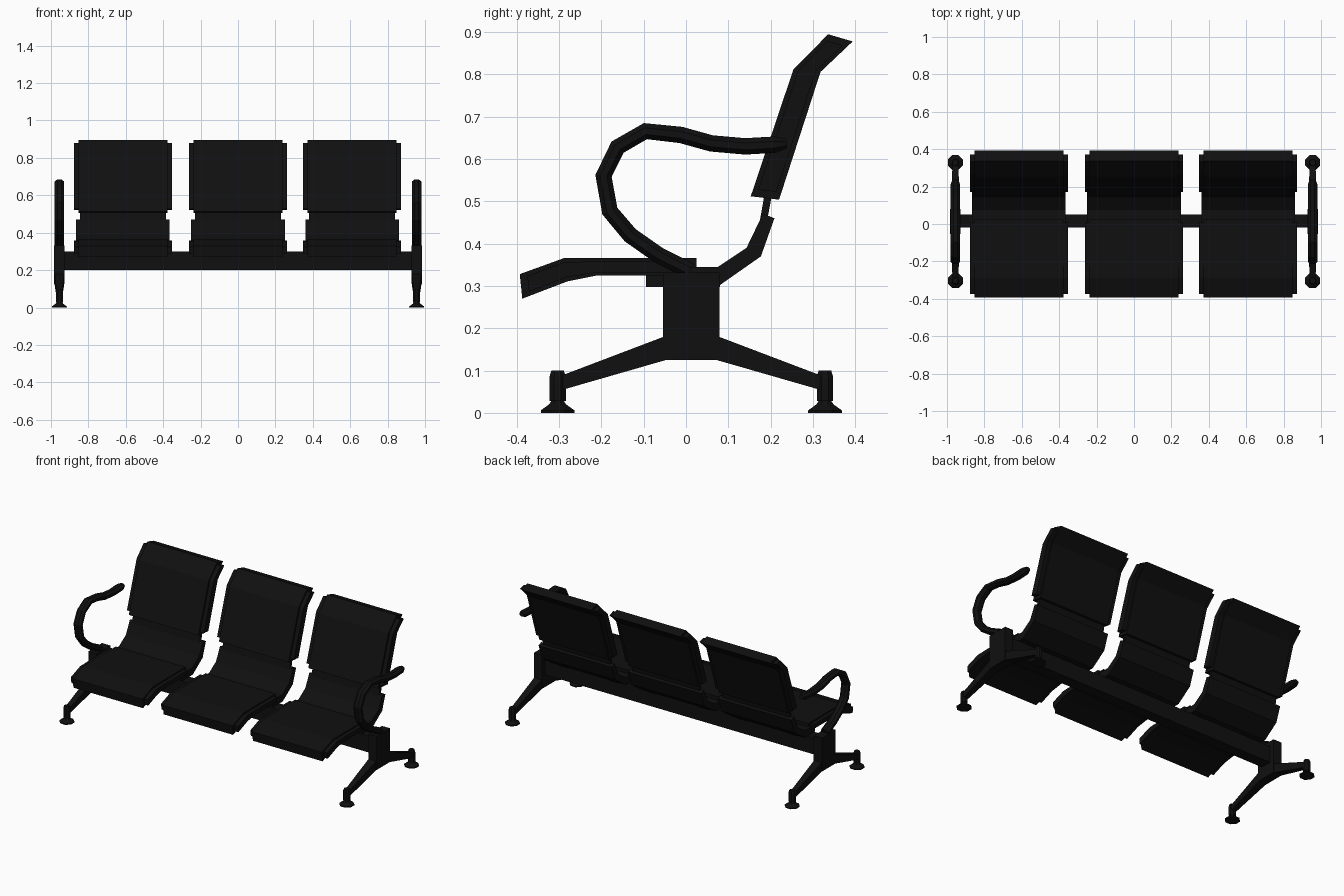
import bpy, bmesh, math
from mathutils import Vector

if "Cube" in bpy.data.objects:
    bpy.data.objects.remove(bpy.data.objects["Cube"])

black = bpy.data.materials.new("black")
black.diffuse_color = (0.005, 0.005, 0.005, 1)
black.use_nodes = True
black.node_tree.nodes["Principled BSDF"].inputs["Base Color"].default_value = black.diffuse_color


def finish(name, bm):
    bmesh.ops.recalc_face_normals(bm, faces=bm.faces)
    me = bpy.data.meshes.new(name)
    bm.to_mesh(me)
    bm.free()
    me.materials.append(black)
    ob = bpy.data.objects.new(name, me)
    bpy.context.collection.objects.link(ob)
    return ob


def loft(name, rings):
    """Skin a list of equal-length vertex rings and cap both ends."""
    bm = bmesh.new()
    vs = [[bm.verts.new(p) for p in r] for r in rings]
    n = len(vs[0])
    for a, b in zip(vs, vs[1:]):
        for i in range(n):
            j = (i + 1) % n
            bm.faces.new((a[i], a[j], b[j], b[i]))
    bm.faces.new(vs[0])
    bm.faces.new(vs[-1])
    return finish(name, bm)


def slab(name, top, bottom, x, width, inset=0.0, trim=0.0):
    """Bent board: side outlines (y, z), optionally thinned and shortened."""
    pairs = [(Vector(t).lerp(Vector(b), inset), Vector(b).lerp(Vector(t), inset))
             for t, b in zip(top, bottom)]
    if trim:
        for end, nxt in ((0, 1), (-1, -2)):
            d = (sum(pairs[nxt], Vector((0, 0))) - sum(pairs[end], Vector((0, 0)))).normalized() * trim
            pairs[end] = (pairs[end][0] + d, pairs[end][1] + d)
    h = width / 2
    return loft(name, [[(x - h, *t), (x + h, *t), (x + h, *b), (x - h, *b)] for t, b in pairs])


def padded(name, top, bottom, x):
    """Narrow full-thickness pad plus wider, thinner rim."""
    slab(name + "_pad", top, bottom, x, 0.475)
    slab(name + "_rim", top, bottom, x, 0.525, 0.18, 0.018)


def box(name, x0, x1, y0, y1, z0, z1):
    return loft(name, [[(x, y0, z0), (x, y1, z0), (x, y1, z1), (x, y0, z1)] for x in (x0, x1)])


# Side outlines of one seat
SEAT_T = [(-0.393, 0.328), (-0.288, 0.366), (-0.2, 0.366), (0.025, 0.366)]
SEAT_B = [(-0.387, 0.27), (-0.28, 0.311), (-0.21, 0.325), (0.025, 0.325)]
BEND_T = [(-0.02, 0.345), (0.075, 0.345), (0.143, 0.39), (0.182, 0.471)]
BEND_B = [(-0.02, 0.302), (0.08, 0.302), (0.177, 0.37), (0.209, 0.46)]
BACK_T = [(0.153, 0.512), (0.254, 0.812), (0.336, 0.895)]
BACK_B = [(0.22, 0.504), (0.318, 0.806), (0.394, 0.878)]

for i, x in enumerate((-0.615, 0, 0.61)):
    padded(f"seat_{i}", SEAT_T, SEAT_B, x)
    padded(f"backrest_{i}", BACK_T, BACK_B, x)
    slab(f"lower_bend_{i}", BEND_T, BEND_B, x, 0.5)
    # thin strip joining bend and backrest
    slab(f"back_joint_{i}", [(0.172, 0.44), (0.188, 0.53)], [(0.188, 0.435), (0.205, 0.525)], x, 0.46)
    # mounting brackets on the beam
    for s in (-1, 1):
        box(f"bracket_{i}", x + s * 0.17 - 0.03, x + s * 0.17 + 0.03, -0.095, 0.08, 0.298, 0.335)

# Main beam
box("beam", -0.94, 0.94, -0.02, 0.05, 0.2, 0.3)

ARM = [(0.01, 0.335), (-0.065, 0.373), (-0.132, 0.42), (-0.18, 0.477), (-0.195, 0.56),
       (-0.162, 0.628), (-0.096, 0.666), (-0.012, 0.657), (0.06, 0.637), (0.14, 0.63),
       (0.21, 0.634), (0.238, 0.637)]


def armrest(x):
    pts = [Vector(p) for p in ARM]
    rings = []
    for i, p in enumerate(pts):
        t = (pts[min(i + 1, len(pts) - 1)] - pts[max(i - 1, 0)]).normalized()
        n = Vector((-t.y, t.x))
        k = 0.6 if i == len(pts) - 1 else 1.0
        ring = []
        for j in range(8):
            a = math.tau * (j + 0.5) / 8
            q = p + n * (0.021 * k * math.sin(a))
            ring.append((x + 0.028 * k * math.cos(a), q.x, q.y))
        rings.append(ring)
    loft("armrest", rings)


FOOT = [(0.043, 0), (0.043, 0.006), (0.022, 0.02), (0.016, 0.028), (0.021, 0.028),
        (0.021, 0.085), (0.016, 0.1)]
CY = 0.0125  # leg centre in y

for x in (-0.955, 0.955):
    # column with armrest on top
    box("column", x - 0.028, x + 0.028, -0.054, 0.079, 0.125, 0.332)
    armrest(x)
    for s in (-1, 1):
        # splayed, tapering leg
        loft("leg", [[(x - w, CY + s * y, z0), (x + w, CY + s * y, z0),
                      (x + w, CY + s * y, z1), (x - w, CY + s * y, z1)]
                     for y, z0, z1, w in ((0.0, 0.125, 0.195, 0.028), (0.06, 0.125, 0.182, 0.026),
                                          (0.31, 0.053, 0.087, 0.015))])
        # eight-sided foot
        loft("foot", [[(x + r * math.cos(math.tau * (k + 0.5) / 8),
                        CY + s * 0.316 + r * math.sin(math.tau * (k + 0.5) / 8), z)
                       for k in range(8)] for r, z in FOOT])
